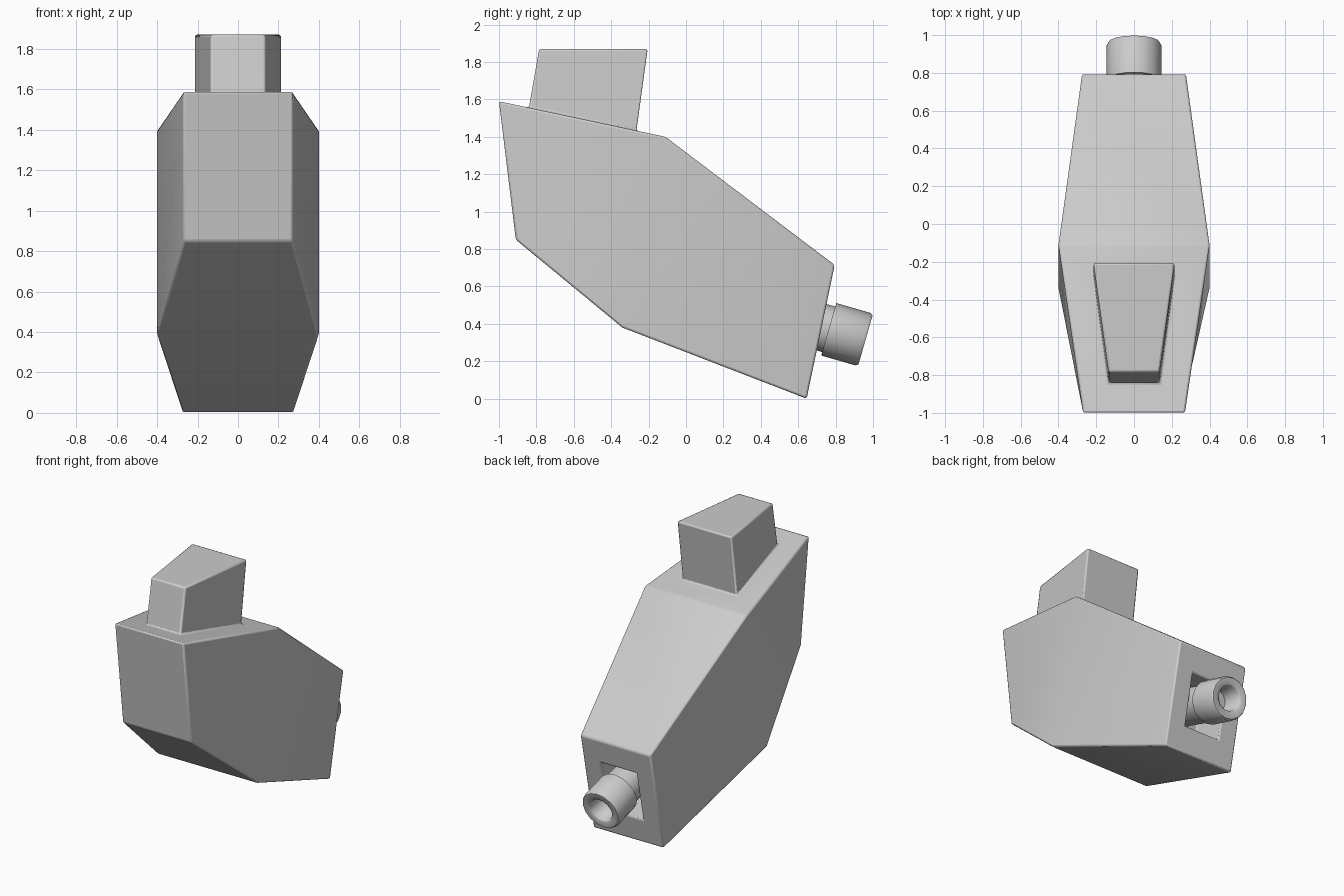
import bpy, bmesh, math
from mathutils import Vector

if "Cube" in bpy.data.objects:
    bpy.data.objects.remove(bpy.data.objects["Cube"])


def finish(bm, name, angle):
    bmesh.ops.recalc_face_normals(bm, faces=bm.faces)
    mesh = bpy.data.meshes.new(name)
    bm.to_mesh(mesh)
    bm.free()
    obj = bpy.data.objects.new(name, mesh)
    bpy.context.collection.objects.link(obj)
    bpy.ops.object.select_all(action='DESELECT')
    obj.select_set(True)
    bpy.context.view_layer.objects.active = obj
    bpy.ops.object.shade_smooth_by_angle(angle=math.radians(angle))
    return obj


def quad(bm, a, b):
    # four corners from two (half width, y, z) edges
    return [bm.verts.new(p) for p in ((-a[0], a[1], a[2]), (a[0], a[1], a[2]),
                                      (b[0], b[1], b[2]), (-b[0], b[1], b[2]))]


def bridge(bm, r1, r2):
    for i in range(len(r1)):
        j = (i + 1) % len(r1)
        bm.faces.new((r1[i], r1[j], r2[j], r2[i]))


# Housing: three sections, with a block raised on top and a socket at the back
bm = bmesh.new()
front = quad(bm, (.27, -.91, .85), (.27, -1, 1.59))
middle = quad(bm, (.40, -.34, .38), (.40, -.11, 1.40))
rear = quad(bm, (.275, .645, 0), (.275, .795, .715))
bm.faces.new(front)
bm.faces.new((front[0], front[1], middle[1], middle[0]))
bm.faces.new((front[1], front[2], middle[2], middle[1]))
bm.faces.new((front[3], front[0], middle[0], middle[3]))
bridge(bm, middle, rear)

# Raised block on the sloping top
top = [front[3], front[2], middle[2], middle[3]]
slope = lambda y: 1.59 - .19 * (y + 1) / .89
base = quad(bm, (.135, -.84, slope(-.84)), (.215, -.265, slope(-.265)))
cap = quad(bm, (.135, -.785, 1.87), (.215, -.205, 1.87))
bridge(bm, top, base)
bridge(bm, base, cap)
bm.faces.new(cap)

# Rectangular socket sunk into the rear face
low, high = Vector((0, .645, 0)), Vector((0, .795, .715))
inward = Vector((0, -.978, .205)) * .25
b, t = low.lerp(high, .255), low.lerp(high, .755)
mouth = quad(bm, (.14, b.y, b.z), (.14, t.y, t.z))
b, t = b + inward, t + inward
floor = quad(bm, (.14, b.y, b.z), (.14, t.y, t.z))
bridge(bm, rear, mouth)
bridge(bm, mouth, floor)
bm.faces.new(floor)
housing = finish(bm, "housing", 30)
bevel = housing.modifiers.new("soft_edges", 'BEVEL')
bevel.width = .011
bevel.segments = 2
bevel.limit_method = 'ANGLE'
bevel.angle_limit = math.radians(25)

# Nozzle: turned profile (radius, distance along axis) with a hollow bore
profile = [(.122, -.27), (.127, .0), (.146, .0), (.146, .19), (.137, .205),
           (.095, .205), (.083, .195), (.075, .06)]
origin = Vector((0, .763, .371))
axis = Vector((0, .961, -.276))
side = Vector((1, 0, 0))
up = side.cross(axis)
bm = bmesh.new()
n = 16
rings = []
for r, d in profile:
    rings.append([bm.verts.new(origin + axis * d
                  + side * r * math.cos(math.tau * i / n)
                  + up * r * math.sin(math.tau * i / n)) for i in range(n)])
for r1, r2 in zip(rings, rings[1:]):
    bridge(bm, r1, r2)
bm.faces.new(rings[0])
bm.faces.new(rings[-1])
finish(bm, "nozzle", 50)
